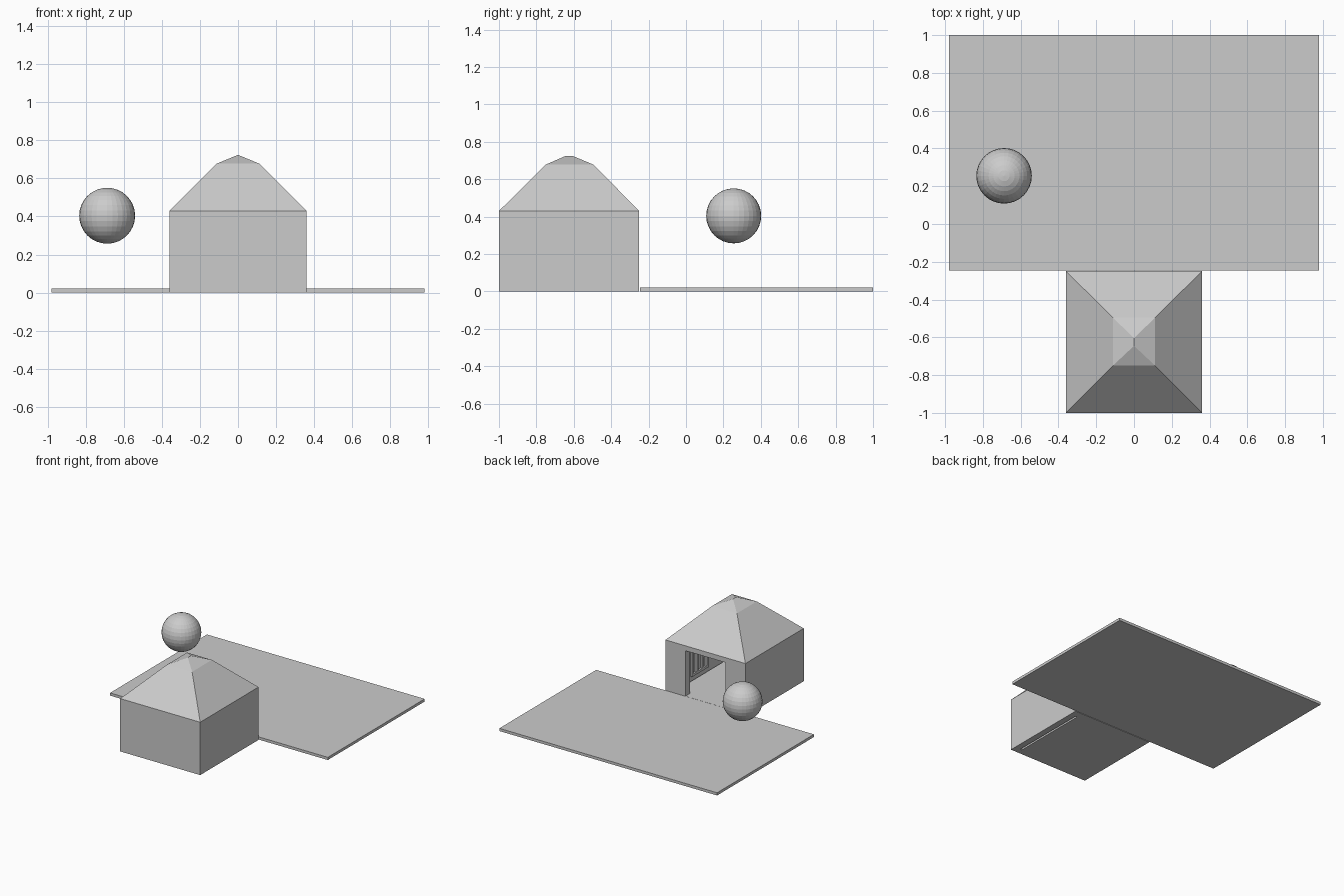
import bpy
import bmesh

cube = bpy.data.objects.get("Cube")
if cube:
    bpy.data.objects.remove(cube, do_unlink=True)

# One plain grey material for everything
grey = bpy.data.materials.new("plain grey")
grey.use_nodes = True
colour = (0.6, 0.6, 0.6, 1)
grey.diffuse_color = colour
grey.node_tree.nodes["Principled BSDF"].inputs["Base Color"].default_value = colour


def finish(name, bm):
    bmesh.ops.recalc_face_normals(bm, faces=bm.faces)
    mesh = bpy.data.meshes.new(name)
    bm.to_mesh(mesh)
    bm.free()
    mesh.materials.append(grey)
    obj = bpy.data.objects.new(name, mesh)
    bpy.context.scene.collection.objects.link(obj)
    return obj


def box(name, x, y, z):
    """Box from (min, max) ranges on each axis."""
    bm = bmesh.new()
    bmesh.ops.create_cube(bm, size=1)
    for v in bm.verts:
        v.co = [sum(r) / 2 + c * (r[1] - r[0]) for r, c in zip((x, y, z), v.co)]
    return finish(name, bm)


def cut(target, x, y, z):
    """Subtract a box and discard the cutter."""
    cutter = box("cutter", x, y, z)
    cutter.hide_render = True
    mod = target.modifiers.new("cut", "BOOLEAN")
    mod.operation = "DIFFERENCE"
    mod.solver = "EXACT"
    mod.object = cutter
    bpy.context.view_layer.objects.active = target
    bpy.ops.object.modifier_apply(modifier=mod.name)
    bpy.data.objects.remove(cutter, do_unlink=True)


# Ground slab behind the house
box("yard_slab", (-0.98, 0.98), (-0.245, 1), (0, 0.022))

# Hollow house with a doorway at the back and a slit in the floor
half, front, back, eaves = 0.36, -1, -0.25, 0.43
house = box("house_walls", (-half, half), (front, back), (0, eaves))
cut(house, (-0.31, 0.31), (-0.95, -0.31), (0.02, 0.415))
cut(house, (-0.18, 0.18), (-0.4, -0.2), (0.02, 0.39))
cut(house, (0.295, 0.31), (-0.95, -0.31), (-0.1, 0.1))

# Hipped roof: eaves, break line, then a shallow cap with a short ridge
bm = bmesh.new()
rings = [[bm.verts.new((sx * w, y, z)) for sx, y in ((-1, a), (1, a), (1, b), (-1, b))]
         for w, a, b, z in ((half, front, back, eaves), (0.112, -0.75, -0.495, 0.678))]
low, high = rings
ridge = [bm.verts.new((0, y, 0.724)) for y in (-0.645, -0.605)]
bm.faces.new(low)
for i in range(4):
    j = (i + 1) % 4
    bm.faces.new((low[i], low[j], high[j], high[i]))
bm.faces.new((high[0], high[1], ridge[0]))
bm.faces.new((high[2], high[3], ridge[1]))
bm.faces.new((high[1], high[2], ridge[1], ridge[0]))
bm.faces.new((high[3], high[0], ridge[0], ridge[1]))
finish("roof", bm)

# Framed panel on the inner side wall
for i, y in enumerate((-0.7, -0.64, -0.57, -0.51)):
    box(f"panel_post_{i + 1}", (0.295, 0.312), (y - 0.01, y + 0.01), (0.06, 0.36))
for name, z in (("bottom", 0.05), ("top", 0.36)):
    box(f"panel_{name}_rail", (0.295, 0.312), (-0.71, -0.5), (z, z + 0.02))

# Floating faceted ball
bm = bmesh.new()
bmesh.ops.create_uvsphere(bm, u_segments=32, v_segments=16, radius=0.147)
bmesh.ops.translate(bm, verts=bm.verts, vec=(-0.688, 0.255, 0.404))
finish("ball", bm)
